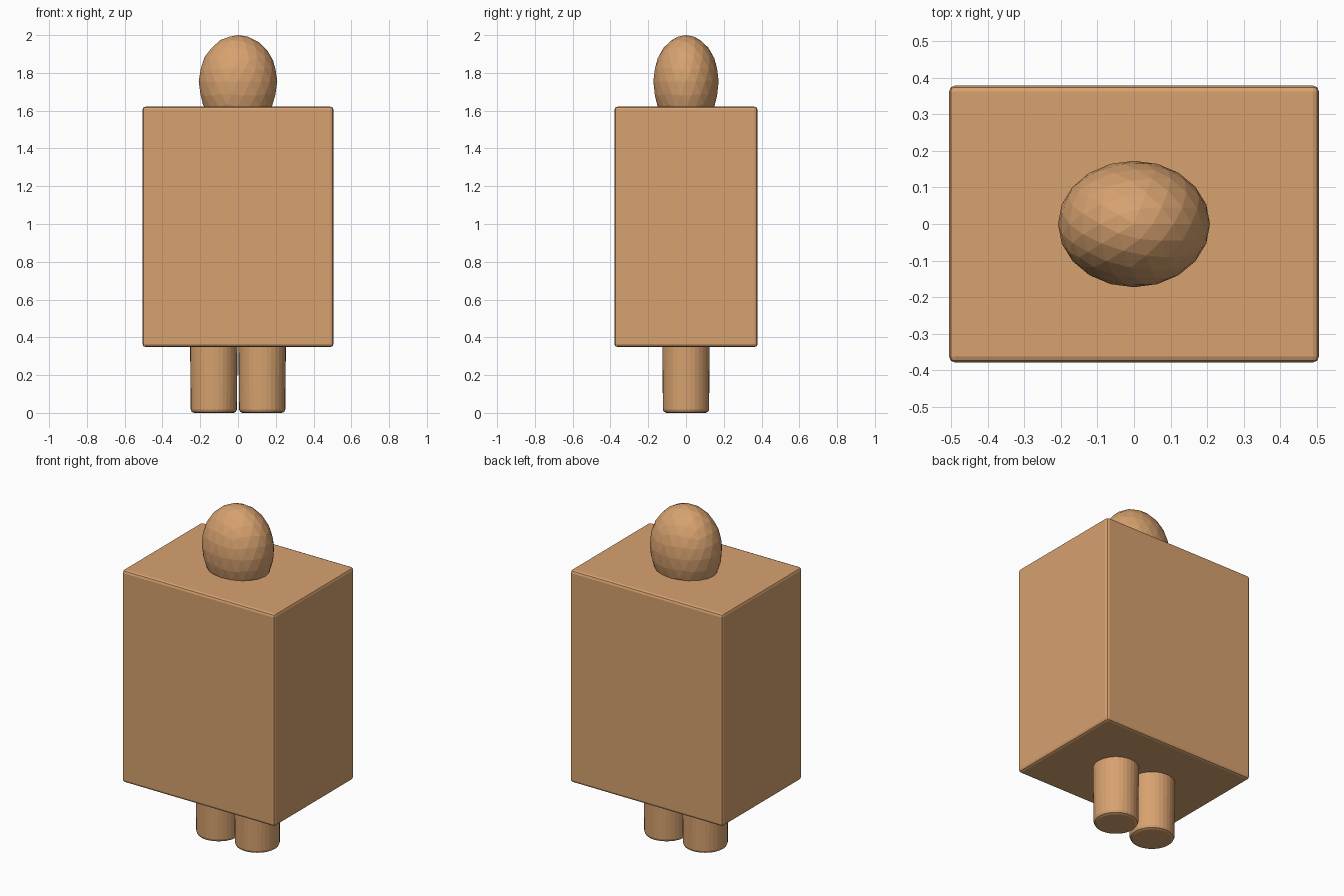
import bpy
import bmesh
from mathutils import Vector

cube = bpy.data.objects.get("Cube")
if cube:
    bpy.data.objects.remove(cube, do_unlink=True)

# One skin-like tan for the whole figure
tan = bpy.data.materials.new("warm_tan")
tan.use_nodes = True
colour = (0.68, 0.36, 0.16, 1)
tan.diffuse_color = colour
tan.node_tree.nodes["Principled BSDF"].inputs["Base Color"].default_value = colour


def add_part(name, bm, location, bevel=0):
    mesh = bpy.data.meshes.new(name)
    bm.to_mesh(mesh)
    bm.free()
    mesh.materials.append(tan)
    part = bpy.data.objects.new(name, mesh)
    part.location = location
    bpy.context.collection.objects.link(part)
    if bevel:
        mod = part.modifiers.new("soft_edges", "BEVEL")
        mod.width = bevel
        mod.segments = 2
        mod.limit_method = "ANGLE"
    return part


# Body: tall box with narrow rounded edges
bm = bmesh.new()
bmesh.ops.create_cube(bm, size=1)
bmesh.ops.scale(bm, verts=bm.verts, vec=Vector((1.012, 0.758, 1.272)))
add_part("body", bm, (0, 0, 0.985), 0.016)

# Head: faceted egg, its lower half longer and sunk into the body
bm = bmesh.new()
bmesh.ops.create_icosphere(bm, subdivisions=3, radius=1)
for v in bm.verts:
    v.co = Vector((v.co.x * 0.208, v.co.y * 0.173,
                   v.co.z * (0.245 if v.co.z > 0 else 0.27)))
add_part("head", bm, (0, 0, 1.755))

# Legs: short round posts, slightly narrower at the foot
for name, side in (("left_leg", 1), ("right_leg", -1)):
    bm = bmesh.new()
    bmesh.ops.create_cone(bm, cap_ends=True, segments=32,
                          radius1=0.122, radius2=0.126, depth=0.39)
    add_part(name, bm, (side * 0.128, 0, 0.2), 0.018).location.z = 0.195
